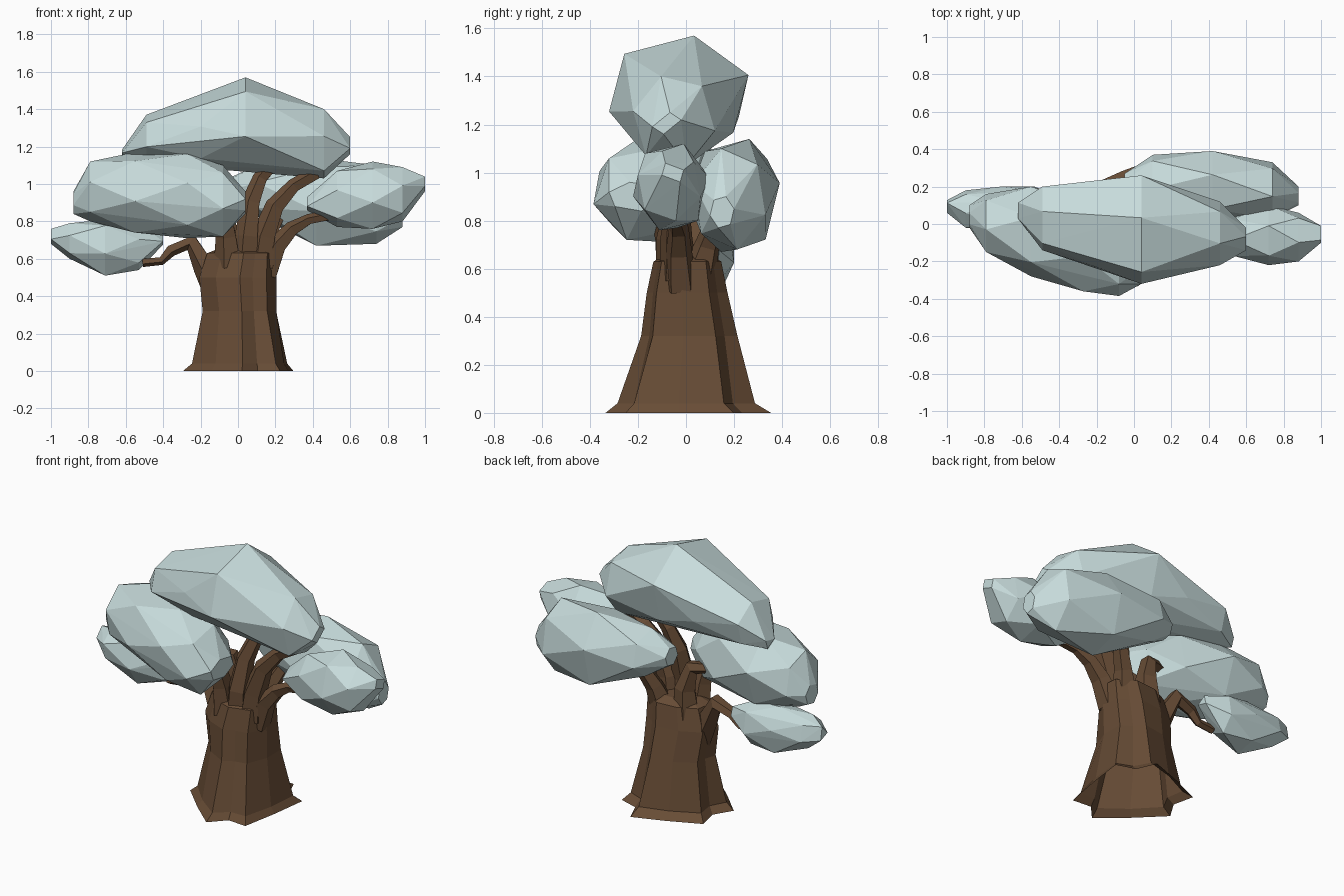
import bpy, bmesh, math
from mathutils import Vector

if "Cube" in bpy.data.objects:
    bpy.data.objects.remove(bpy.data.objects["Cube"])


def material(name, rgb):
    m = bpy.data.materials.new(name)
    m.diffuse_color = (*rgb, 1)
    m.use_nodes = True
    m.node_tree.nodes["Principled BSDF"].inputs["Base Color"].default_value = m.diffuse_color
    return m


BARK = material("brown bark", (0.135, 0.072, 0.036))
LEAF = material("pale teal foliage", (0.58, 0.72, 0.72))


def finish(bm, name, mat):
    bmesh.ops.recalc_face_normals(bm, faces=bm.faces)
    me = bpy.data.meshes.new(name)
    bm.to_mesh(me)
    bm.free()
    me.materials.append(mat)
    ob = bpy.data.objects.new(name, me)
    bpy.context.collection.objects.link(ob)
    return ob


def loft(name, rings, mat):
    """Skin equally sized point rings; open at the start, capped at the end."""
    bm = bmesh.new()
    vs = [[bm.verts.new(p) for p in ring] for ring in rings]
    n = len(rings[0])
    for a, b in zip(vs, vs[1:]):
        for i in range(n):
            j = (i + 1) % n
            bm.faces.new((a[i], a[j], b[j], b[i]))
    bm.faces.new(vs[-1])
    return finish(bm, name, mat)


def branch(name, points, r0, r1, sides=5):
    pts = [Vector(p) for p in points]
    rings = []
    for i, p in enumerate(pts):
        d = (pts[min(i + 1, len(pts) - 1)] - pts[max(i - 1, 0)]).normalized()
        u = d.cross(Vector((0, 1, 0))).normalized()
        w = d.cross(u)
        r = r0 + (r1 - r0) * min(1, 1.35 * i / (len(pts) - 1))
        rings.append([p + r * (u * math.cos(t) + w * math.sin(t))
                      for t in (math.tau * k / sides for k in range(sides))])
    return loft(name, rings, BARK)


def foliage(name, stations, flip=1, sides=6):
    """Faceted leaf mass: hull of polygon sections (x, y0, y1, z0, z1)."""
    bm = bmesh.new()
    for i, (x, y0, y1, z0, z1) in enumerate(stations):
        turn = 0.5 * (i % 2) + 0.2
        pts = [(flip * math.cos(t), math.sin(t)) for t in
               (math.tau * (k + turn) / sides for k in range(sides))]
        my, mz = (max(p[k] for p in pts) for k in (0, 1))
        for c, s in pts:
            bm.verts.new((x, (y0 + y1) / 2 + (y1 - y0) / 2 * c / my,
                          (z0 + z1) / 2 + (z1 - z0) / 2 * s / mz))
    # collapse the small end sections to blunt tips
    bmesh.ops.remove_doubles(bm, verts=bm.verts, dist=0.05)
    res = bmesh.ops.convex_hull(bm, input=bm.verts)
    spare = {g for g in res["geom_interior"] + res["geom_unused"]
             if isinstance(g, bmesh.types.BMVert)}
    bmesh.ops.delete(bm, geom=list(spare), context='VERTS')
    return finish(bm, name, LEAF)


# trunk: twelve-sided with alternating, unevenly spaced root ridges
profile = [  # z, centre x, centre y, radius x, radius y, ridge depth
    (0, .02, .02, .285, .317, .12), (.04, .025, .01, .25, .268, .10),
    (.32, .02, .02, .20, .195, .06), (.50, .01, .01, .21, .165, .05),
    (.63, .03, .01, .19, .14, .04), (.66, .03, .01, .12, .09, 0)]
rings = []
for z, cx, cy, rx, ry, lobe in profile:
    ring = []
    for i in range(12):
        t = math.radians(80 + 30 * i)
        t += math.radians(10) * math.sin(3 * t + math.radians(30))
        s = 1 + lobe * (1 if i % 2 == 0 else -1)
        ring.append((cx + rx * s * math.cos(t), cy + ry * s * math.sin(t), z))
    rings.append(ring)
loft("trunk", rings, BARK)

# limbs rising out of the trunk
branch("left_branch", [(-.11, .03, .42), (-.18, .04, .56), (-.25, .06, .69),
                       (-.36, .06, .645), (-.41, .06, .59), (-.51, .06, .58)], .075, .024)
branch("front_left_limb", [(-.05, -.05, .56), (-.06, -.07, .72), (-.09, -.11, .90)], .08, .05)
branch("back_left_limb", [(-.05, .06, .56), (-.04, .06, .72), (-.07, .04, .85),
                          (-.20, .01, .87), (-.27, -.01, .83)], .08, .03)
branch("middle_limb", [(.04, -.05, .56), (.05, -.06, .72), (.07, -.03, .90),
                       (.12, 0, 1.03), (.16, 0, 1.08)], .08, .042)
branch("right_limb", [(.12, -.03, .56), (.14, -.04, .72), (.20, -.04, .88),
                      (.30, -.03, .99), (.42, -.03, 1.06)], .085, .04)
branch("low_right_branch", [(.15, -.02, .52), (.21, -.03, .67), (.29, -.03, .76),
                            (.38, -.04, .81), (.48, -.05, .83)], .07, .03)
branch("back_limb", [(.11, .05, .56), (.15, .09, .70), (.22, .14, .84)], .08, .04)

# foliage masses
foliage("top_foliage", [
    (-.62, .03, .13, 1.13, 1.19), (-.49, -.14, .20, 1.11, 1.37),
    (-.20, -.23, .22, 1.10, 1.44), (.04, -.32, .26, 1.09, 1.57),
    (.46, -.22, .12, 1.03, 1.40), (.60, -.14, -.02, 1.16, 1.25)], flip=-1)
foliage("front_left_foliage", [
    (-.88, -.02, .10, .84, .96), (-.79, -.15, .16, .80, 1.12), (-.55, -.28, .20, .74, 1.17),
    (-.27, -.36, .12, .71, 1.16), (-.08, -.385, .02, .72, 1.10), (.04, -.32, -.10, .84, .96)])
foliage("low_left_foliage", [
    (-1.0, .06, .14, .67, .76), (-.90, -.02, .18, .60, .79), (-.71, -.04, .20, .51, .81),
    (-.53, .02, .20, .54, .79), (-.40, .07, .15, .67, .73)])
foliage("right_foliage", [
    (.37, -.10, 0, .85, .93), (.53, -.17, .05, .77, 1.07), (.72, -.22, .10, .76, 1.12),
    (.88, -.20, .06, .80, 1.09), (1.0, -.10, -.01, .95, 1.05)])
foliage("back_right_foliage", [
    (-.05, .15, .27, .92, 1.03), (.10, .07, .37, .83, 1.10), (.42, .02, .39, .67, 1.14),
    (.74, .03, .33, .68, 1.10), (.88, .10, .20, .77, .90)])
